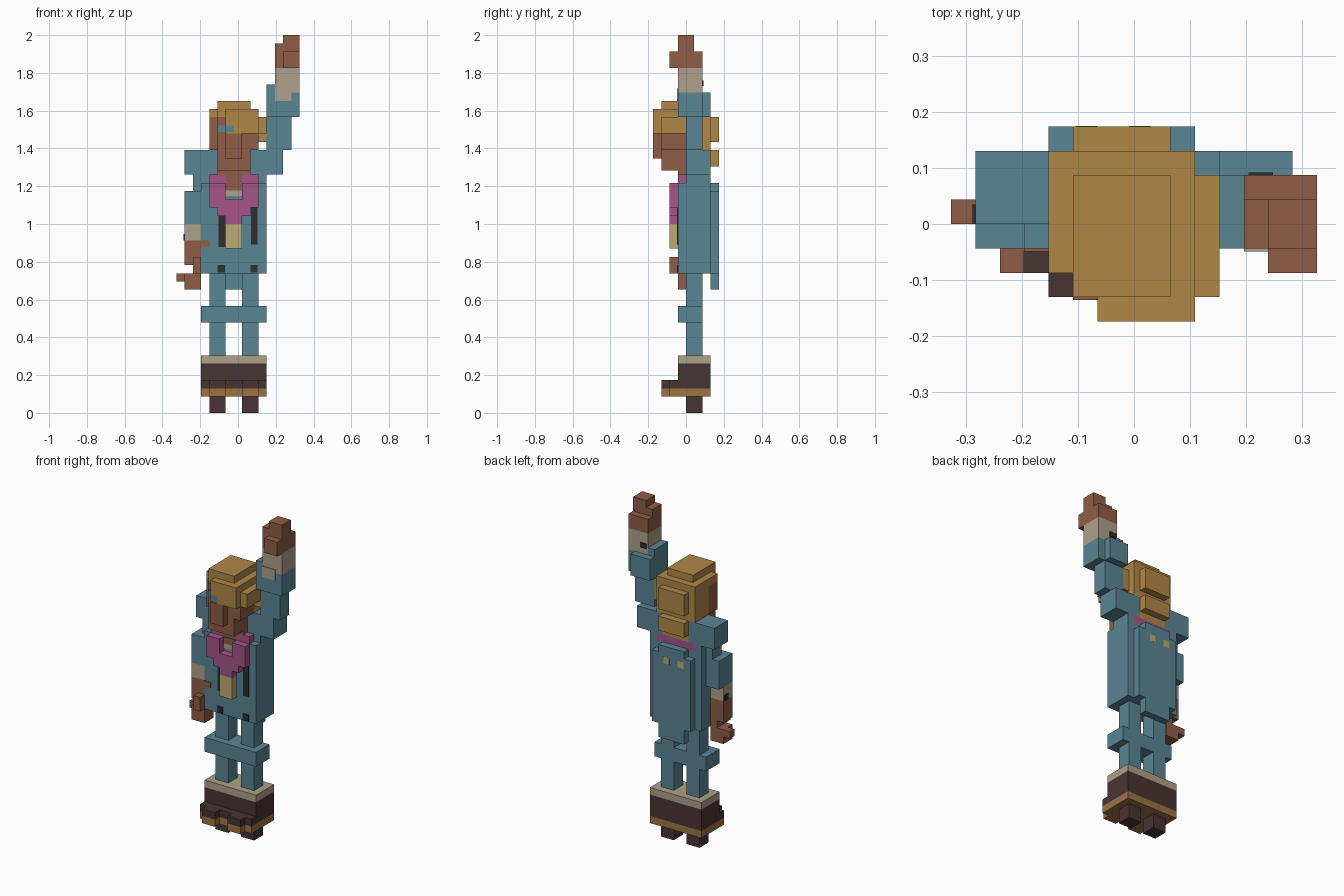
import bpy, bmesh

if "Cube" in bpy.data.objects:
    bpy.data.objects.remove(bpy.data.objects["Cube"], do_unlink=True)

U = 2 / 46            # one block
T = 0.12              # thickness of painted plates, in blocks


def material(name, hex_colour):
    rgb = [int(hex_colour[i:i + 2], 16) / 255 for i in (0, 2, 4)]
    lin = [c / 12.92 if c <= 0.04045 else ((c + 0.055) / 1.055) ** 2.4 for c in rgb]
    m = bpy.data.materials.new(name)
    m.use_nodes = True
    m.diffuse_color = (*lin, 1)
    m.node_tree.nodes["Principled BSDF"].inputs["Base Color"].default_value = (*lin, 1)
    return m


TEAL = material("teal_cloth", "5A8595")
SKIN = material("brown_skin", "905C46")
HAIR = material("golden_hair", "B18747")
SOLE = material("tan_sole", "9C7444")
BOOT = material("dark_leather", "493433")
CREAM = material("cream_trim", "ADA18A")
PINK = material("magenta_scarf", "A65489")
YELLOW = material("pale_yellow", "BDAA75")
BLACK = material("black_trim", "2D2D2D")


def part(name, mat, *boxes):
    """Blocks given as (x0, x1, y0, y1, z0, z1) in block units."""
    bm = bmesh.new()
    for x0, x1, y0, y1, z0, z1 in boxes:
        cube = bmesh.ops.create_cube(bm, size=1)
        for v in cube["verts"]:
            v.co.x = ((x1 if v.co.x > 0 else x0) - 7.5) * U
            v.co.y = ((y1 if v.co.y > 0 else y0) - 4) * U
            v.co.z = (z1 if v.co.z > 0 else z0) * U
    me = bpy.data.meshes.new(name)
    bm.to_mesh(me)
    bm.free()
    me.materials.append(mat)
    ob = bpy.data.objects.new(name, me)
    bpy.context.collection.objects.link(ob)
    return ob


# Boots: heels, stepped soles, toes, shaft and cuff
part("heels", BOOT, (4, 6, 4, 6, 0, 2), (8, 10, 4, 6, 0, 2))


def stepped(z0, z1, back):
    return ((3, 11, 2, back, z0, z1), (4, 6, 1, 2, z0, z1), (8, 10, 1, 2, z0, z1))


part("soles", SOLE, *stepped(2, 3, 7))
part("toes", BOOT, *stepped(3, 4, 3))
part("boot_shafts", BOOT, (3, 11, 3, 7, 3, 6))
part("boot_cuffs", CREAM, (3, 11, 3, 7, 6, 7))

# Legs and knee band
part("legs", TEAL, (4, 6, 4, 6, 7, 17), (8, 10, 4, 6, 7, 17))
part("knee_band", TEAL, (3, 11, 3, 6, 11, 13))

# Torso and back panel
part("torso", TEAL, (3, 11, 3, 7, 17, 28))
part("back_panel", TEAL, (4, 10, 7, 8, 17, 27), (5, 9, 7, 8, 27, 28), (5, 9, 7, 8, 15, 17))
part("panel_buttons", YELLOW, *[(x, x + 0.9, 8 - T, 8 + T / 10, 25.6, 26.5) for x in (5.1, 7.3)])
part("zips", BLACK, (5.1, 5.9, 3 - T, 3, 20.2, 24), (9.1, 9.9, 3 - T, 3, 20.5, 25))
part("pocket_studs", BLACK, *[(x, x + 0.9, 3 - T, 3, 17.1, 18) for x in (5, 9)])

# Scarf, collar and hanging tag
part("scarf", PINK, (4, 6, 2, 3, 25, 28), (8, 10, 2, 3, 25, 28),
     (5, 9, 2, 3, 24, 26), (6, 8, 2, 3, 23, 24))
part("collar", PINK, (4, 6, 3, 7, 28, 29), (8, 10, 3, 7, 28, 29), (6, 8, 4, 7, 28, 29))
part("chest_skin", SKIN, (6, 8, 3 - T, 3, 27.1, 28), (6, 8, 3, 4, 28, 29))
part("shirt_edge", CREAM, (6, 8, 3 - T, 3, 26.4, 27.1))
part("tag", YELLOW, (6, 8, 2, 3, 20, 23))

# Lowered right arm
part("right_shoulder", TEAL, (1, 5, 4, 7, 29, 32), (3, 4, 4, 7, 28, 29))
part("right_arm", TEAL, (2, 3, 4, 6, 27, 29), (1, 3, 3, 6, 23, 27))
part("right_cuff", CREAM, (1, 3, 3, 5, 21, 23))
part("right_cuff_stud", BLACK, (1 - T, 1, 4, 4.8, 21, 21.8))
part("right_hand", SKIN, (1, 3, 3, 5, 18, 21), (2, 3, 3, 5, 17, 18), (2, 3, 2, 3, 17, 19),
     (1, 3, 3, 5, 15, 17), (0, 1, 4, 5, 16, 17))
part("right_wrist_patch", SKIN, (3, 4, 3 - T, 3, 20.2, 21))

# Raised left arm
part("left_shoulder", TEAL, (9, 13, 4, 7, 29, 32), (10, 11, 4, 7, 28, 29))
part("left_upper_arm", TEAL, (11, 14, 4, 6, 32, 36))
part("left_forearm", TEAL, (11, 15, 3, 6, 36, 39), (11, 12, 3, 6, 39, 40),
     (11, 14, 6, 7, 36, 39))
part("left_cuff", CREAM, (12, 15, 3, 6, 39, 42))
part("left_cuff_patch", CREAM, (12, 14, 3 - T, 3, 38, 39.5))
part("left_cuff_stud", BLACK, (12.2, 13.2, 6, 6 + T, 39.8, 40.5))
part("left_hand", SKIN, (12, 15, 3, 6, 42, 44), (12, 15, 3, 5, 44, 45),
     (13, 15, 3, 5, 45, 46), (13, 15, 2, 3, 42, 44))

# Head
part("neck", SKIN, (5, 9, 3, 5, 29, 30))
part("face", SKIN, (4, 10, 2, 4, 32, 36), (5, 10, 1, 2, 32, 36), (5, 9, 1, 5, 29.5, 32))
part("nose", SKIN, (6, 8, 0, 1, 31, 34))
part("eye", TEAL, (5, 6, 1 - T, 1, 34.2, 35), (6, 7, 0, T, 34.2, 35))
part("brow", SKIN, (5, 6, 1 - T, 1, 35.4, 36))

# Hair: crown, back, side lock and front lock
part("hair_crown", HAIR, (4, 10, 2, 7, 36, 37), (5, 10, 1, 2, 36, 37), (5, 9, 1, 6, 37, 38))
part("hair_back", HAIR, (4, 10, 4, 7, 32, 36), (5, 9, 5, 7, 29, 32),
     (5, 9, 7, 8, 33, 36), (5, 9, 7, 8, 30, 32))
part("hair_side", HAIR, (10, 11, 1, 6, 34, 36), (10, 11, 4, 6, 33, 34))
part("hair_front", HAIR, (7, 10, 0, 1, 34, 37), (6, 7, 0, 1, 35, 37), (6, 7, T, 1, 34, 35))
